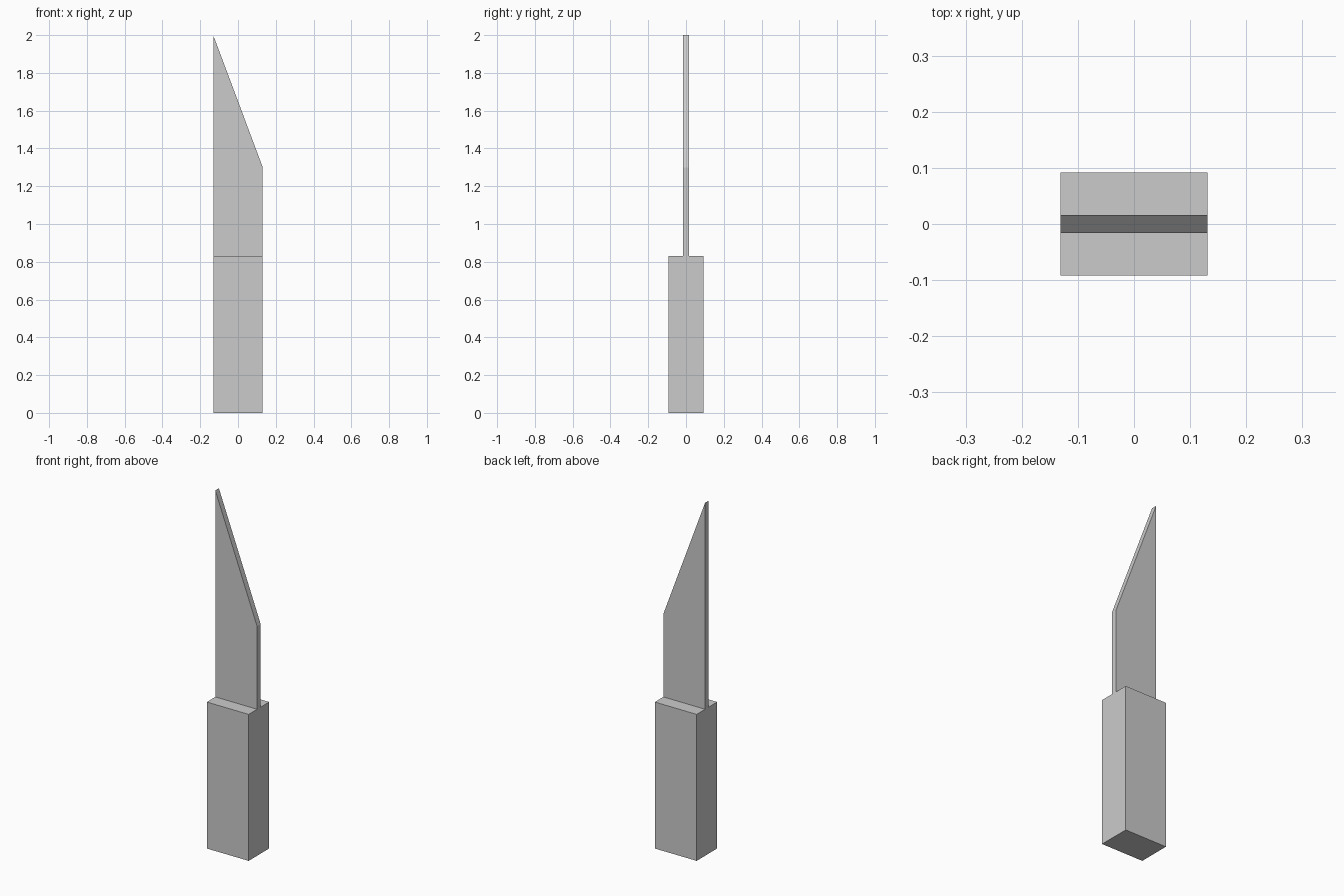
import bpy

if "Cube" in bpy.data.objects:
    bpy.data.objects.remove(bpy.data.objects["Cube"])

HALF_W = 0.131     # half width shared by blade and handle
HANDLE_TOP = 0.83


def prism(name, profile, half_depth):
    """Extrude an XZ profile symmetrically along Y."""
    n = len(profile)
    verts = [(x, y, z) for y in (-half_depth, half_depth) for x, z in profile]
    faces = [tuple(range(n)), tuple(reversed(range(n, 2 * n)))]
    faces += [(i, i + n, (i + 1) % n + n, (i + 1) % n) for i in range(n)]
    mesh = bpy.data.meshes.new(name)
    mesh.from_pydata(verts, [], faces)
    obj = bpy.data.objects.new(name, mesh)
    bpy.context.collection.objects.link(obj)
    return obj


# Block handle
prism("handle", [(-HALF_W, 0), (HALF_W, 0),
                 (HALF_W, HANDLE_TOP), (-HALF_W, HANDLE_TOP)], 0.092)

# Thin blade with slanted tip, flush with the handle sides
prism("blade", [(-HALF_W, HANDLE_TOP), (HALF_W, HANDLE_TOP),
                (HALF_W, 1.30), (-HALF_W, 2.0)], 0.016)
